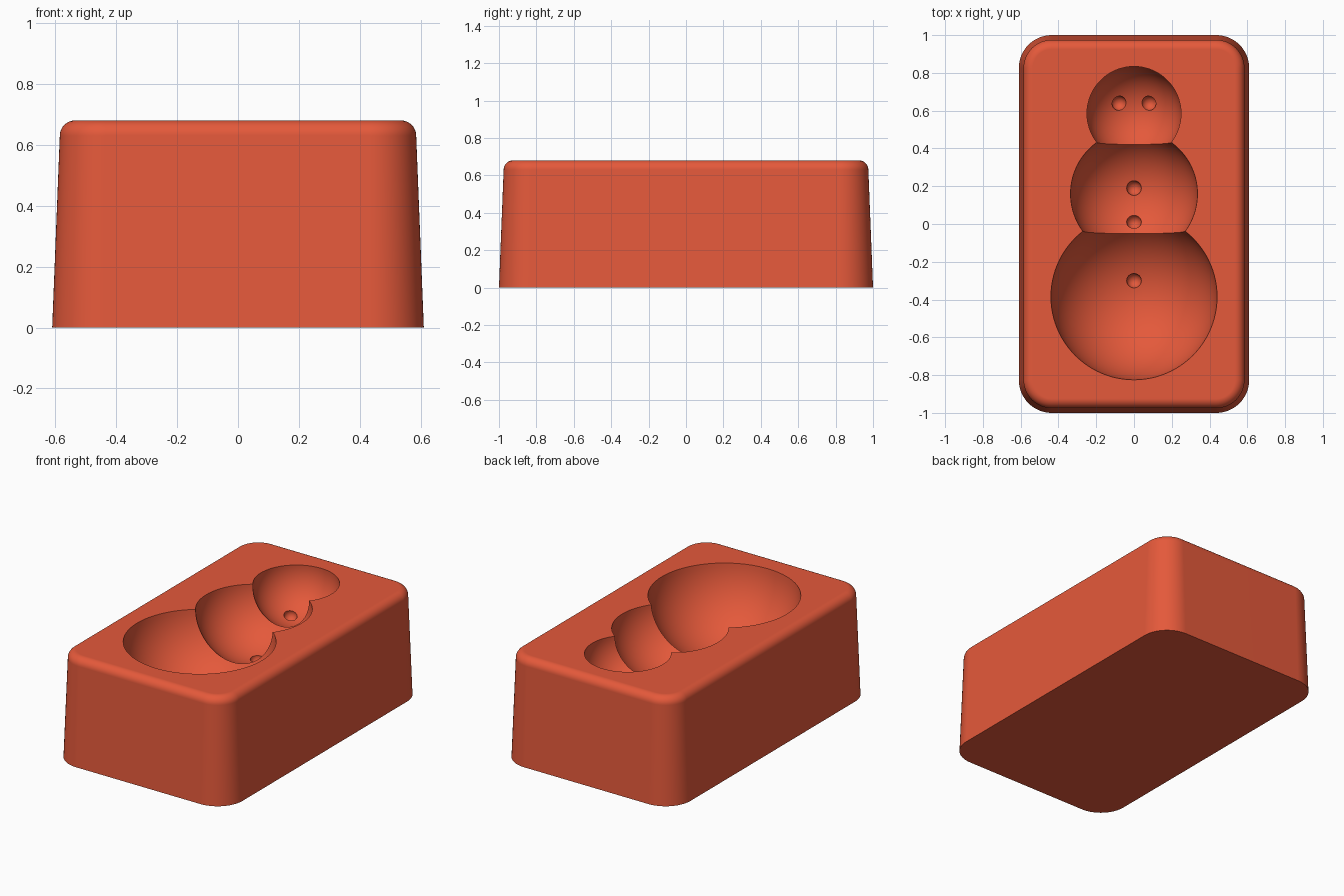
import bpy, bmesh
from math import sin, cos, pi, sqrt

if "Cube" in bpy.data.objects:
    bpy.data.objects.remove(bpy.data.objects["Cube"], do_unlink=True)

TOP = 0.68
HALF_X, HALF_Y, CORNER = 0.61, 1.0, 0.175

red = bpy.data.materials.new("brick_red")
red.use_nodes = True
colour = (0.78, 0.10, 0.043, 1)
red.diffuse_color = colour
red.node_tree.nodes["Principled BSDF"].inputs["Base Color"].default_value = colour


def rounded_ring(bm, inset, z, steps=16):
    """Rounded rectangle of vertices, drawn in by inset."""
    r = CORNER - inset
    ring = []
    for q, (sx, sy) in enumerate([(1, 1), (-1, 1), (-1, -1), (1, -1)]):
        for i in range(steps + 1):
            a = (q + i / steps) * pi / 2
            ring.append(bm.verts.new((sx * (HALF_X - CORNER) + r * cos(a),
                                      sy * (HALF_Y - CORNER) + r * sin(a), z)))
    return ring


# Tapered block with a rounded top edge
edge, draft = 0.05, 0.025
profile = [(0, 0)]
for i in range(9):
    a = i / 8 * pi / 2
    profile.append((draft + edge * (1 - cos(a)), TOP - edge + edge * sin(a)))
bm = bmesh.new()
rings = [rounded_ring(bm, *p) for p in profile]
for low, high in zip(rings, rings[1:]):
    for i in range(len(low)):
        j = (i + 1) % len(low)
        bm.faces.new((low[i], low[j], high[j], high[i]))
bm.faces.new(rings[0][::-1])
bm.faces.new(rings[-1])
mesh = bpy.data.meshes.new("mould_block")
bm.to_mesh(mesh)
bm.free()
mesh.materials.append(red)
block = bpy.data.objects.new("mould_block", mesh)
bpy.context.collection.objects.link(block)


def carve(name, centre, radius, segments):
    """Cut a ball-shaped hollow out of the block."""
    bpy.ops.mesh.primitive_uv_sphere_add(segments=segments, ring_count=segments // 2,
                                         radius=radius, location=centre)
    cutter = bpy.context.object
    cutter.name = name
    cutter.hide_render = True
    cutter.data.materials.append(red)
    cut = block.modifiers.new(name, 'BOOLEAN')
    cut.operation, cut.solver, cut.object = 'DIFFERENCE', 'EXACT', cutter
    bpy.ops.object.select_all(action='DESELECT')
    block.select_set(True)
    bpy.context.view_layer.objects.active = block
    bpy.ops.object.modifier_apply(modifier=cut.name)
    bpy.data.objects.remove(cutter, do_unlink=True)


# Three overlapping hollows: rim radius, y, centre height, small pits inside
hollows = {
    "base_hollow": (0.44, -0.385, TOP + 0.03, [(0, -0.30)]),
    "middle_hollow": (0.336, 0.16, TOP + 0.003, [(0, 0.01), (0, 0.19)]),
    "head_hollow": (0.249, 0.585, TOP - 0.02, [(-0.08, 0.64), (0.08, 0.64)]),
}
pits = []
for name, (rim, y, z, spots) in hollows.items():
    radius = sqrt(rim ** 2 + (z - TOP) ** 2)
    carve(name, (0, y, z), radius, 96)
    for px, py in spots:
        pits.append((px, py, z - sqrt(radius ** 2 - px ** 2 - (py - y) ** 2)))

# Button and eye pits
for spot in pits:
    carve("pit", spot, 0.039, 32)

bpy.ops.object.shade_smooth_by_angle(angle=pi / 6)
normals = block.modifiers.new("even_shading", 'WEIGHTED_NORMAL')
normals.keep_sharp = True
